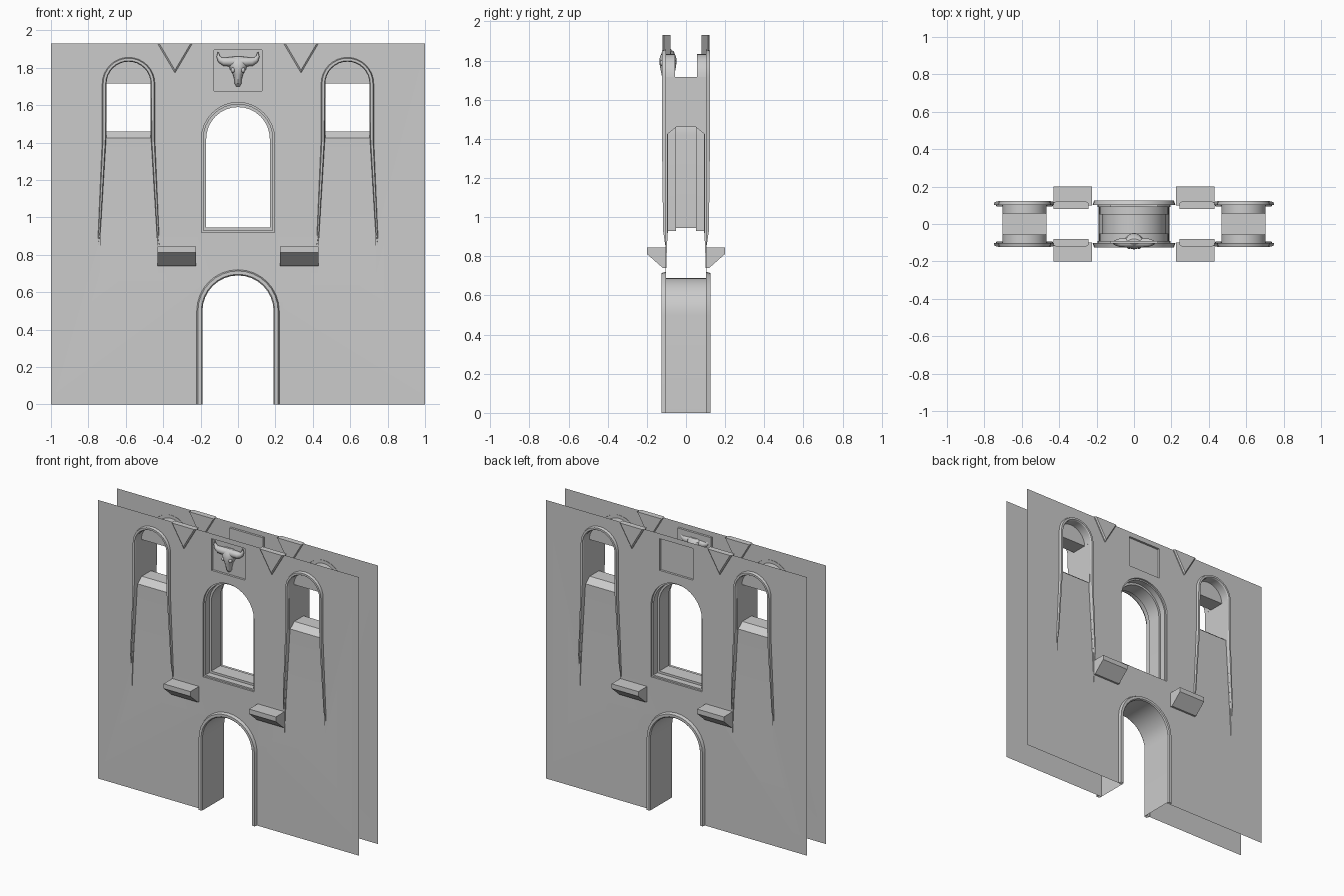
import bpy, bmesh, math

if "Cube" in bpy.data.objects:
    bpy.data.objects.remove(bpy.data.objects["Cube"])

W, H = 0.105, 1.93          # wall half thickness, height
SX = 0.585                  # side window centre


def make(name, bm, smooth=True):
    bmesh.ops.recalc_face_normals(bm, faces=bm.faces[:])
    me = bpy.data.meshes.new(name)
    bm.to_mesh(me)
    bm.free()
    ob = bpy.data.objects.new(name, me)
    bpy.context.collection.objects.link(ob)
    if smooth:
        activate(ob)
        bpy.ops.object.shade_smooth_by_angle(angle=math.radians(30))
    return ob


def activate(ob):
    bpy.ops.object.select_all(action='DESELECT')
    ob.select_set(True)
    bpy.context.view_layer.objects.active = ob


def prism(name, pts, lo, hi, axis='y', smooth=False):
    """Extrude a profile: (x, z) along y, or (y, z) along x."""
    bm = bmesh.new()
    place = (lambda a, b, t: (a, t, b)) if axis == 'y' else (lambda a, b, t: (t, a, b))
    A = [bm.verts.new(place(a, b, lo)) for a, b in pts]
    B = [bm.verts.new(place(a, b, hi)) for a, b in pts]
    n = len(pts)
    bm.faces.new(A)
    bm.faces.new(B[::-1])
    for i in range(n):
        bm.faces.new((A[i], A[(i + 1) % n], B[(i + 1) % n], B[i]))
    return make(name, bm, smooth)


def arc(cx, r, zc, n=16):
    return [(cx + r * math.cos(math.pi * i / n), zc + r * math.sin(math.pi * i / n))
            for i in range(n + 1)]


def arch(cx, r, z0, zc):
    return [(cx - r, z0), (cx + r, z0)] + arc(cx, r, zc)


def loft(name, rings, closed):
    bm = bmesh.new()
    R = [[bm.verts.new(p) for p in ring] for ring in rings]
    n = len(R[0])
    for a, b in zip(R, R[1:]):
        for i in range(n if closed else n - 1):
            j = (i + 1) % n
            bm.faces.new((a[i], a[j], b[j], b[i]))
    if closed:
        bm.faces.new(R[0])
        bm.faces.new(R[-1][::-1])
    return make(name, bm)


def band(name, inner, outer, depths, s):
    """Raised moulding between an inner and an outer path."""
    rings = []
    for (xi, zi), (xo, zo), d in zip(inner, outer, depths):
        mix = lambda t: (xo + (xi - xo) * t, zo + (zi - zo) * t)
        prof = [(0, W - .004), (.25, d), (.8, d), (1, max(W - .004, d - .007)), (1, W - .004)]
        rings.append([(mix(t)[0], s * y, mix(t)[1]) for t, y in prof])
    return loft(name, rings, False)


def box_pts(x0, x1, z0, z1):
    return [(x0, z0), (x1, z0), (x1, z1), (x0, z1)]


# wall block
wall = prism('wall', box_pts(-1, 1, 0, H), -W, W)

# cutters: door, stepped central window, niches, plaque recesses
cutters = [prism('door_cut', arch(0, .19, -.1, .5), -.3, .3),
           prism('window_cut', arch(0, .17, .945, 1.42), -.3, .3)]
for s in (-1, 1):
    def span(d):
        return sorted((s * d, s * .3))
    cutters += [prism('step_cut', arch(0, .195, .92, 1.42), *span(.092)),
                prism('reveal_cut', arch(0, .185, .93, 1.42), *span(.05)),
                prism('plaque_cut', box_pts(-.128, .128, 1.675, 1.895), *span(.09))]
    cx = s * SX
    sill = [(-.2, 1.337), (-.05, 1.46), (.05, 1.46), (.2, 1.337), (.2, 1.717), (-.2, 1.717)]
    cutters.append(prism('side_cut', sill, cx - .118, cx + .118, 'x'))
    for f in (-1, 1):
        cutters.append(prism('niche_cut', arch(cx, .118, 1.6, 1.715),
                             *sorted((f * .055, f * .3))))
        # shallow flared apron below each side window
        bm = bmesh.new()
        for w, y, z in ((.12, .2, 1.425), (.12, .094, 1.425), (.15, .094, .92),
                        (.155, W, .66), (.155, .2, .66), (.15, .2, .92)):
            for m in (-1, 1):
                bm.verts.new((cx + m * w, f * y, z))
        bmesh.ops.convex_hull(bm, input=bm.verts[:])
        cutters.append(make('apron_cut', bm, False))

activate(wall)
for c in cutters:
    c.hide_render = True
    m = wall.modifiers.new('cut', 'BOOLEAN')
    m.operation, m.solver, m.object = 'DIFFERENCE', 'EXACT', c
    bpy.ops.object.modifier_apply(modifier=m.name)
for c in cutters:
    bpy.data.objects.remove(c)

# open the wall ends and underside
bm = bmesh.new()
bm.from_mesh(wall.data)
gone = [f for f in bm.faces
        if all(abs(abs(v.co.x) - 1) < 1e-4 for v in f.verts) or all(abs(v.co.z) < 1e-4 for v in f.verts)]
bmesh.ops.delete(bm, geom=gone, context='FACES')
bm.to_mesh(wall.data)
bm.free()
activate(wall)
bpy.ops.object.shade_smooth_by_angle(angle=math.radians(25))

# mouldings, corbels and pendants on both faces
for s in (-1, 1):
    def legs(cx, r, zc, feet):
        right = [(cx + w, z) for w, z in feet]
        left = [(cx - w, z) for w, z in feet[::-1]]
        return right + arc(cx, r, zc) + left

    inner = legs(0, .19, .5, [(.19, 0)])
    outer = legs(0, .222, .5, [(.222, 0)])
    band('door_frame', inner, outer, [.125] * len(inner), s)
    for side in (-1, 1):
        cx = side * SX
        inner = legs(cx, .118, 1.715, [(.162, .85), (.15, .93), (.12, 1.42)])
        outer = legs(cx, .142, 1.715, [(.165, .85), (.163, .93), (.142, 1.42)])
        depth = [W, .117, .123]
        depth = depth + [.123] * (len(inner) - 6) + depth[::-1]
        band('side_window_frame', inner, outer, depth, s)

        prof = [(s * y, z) for y, z in ((.1, .74), (.118, .74), (.2, .812), (.2, .845), (.1, .845))]
        prism('corbel', prof, *sorted((side * .225, side * .43)), axis='x')

        # triangular pendant with a bevelled face
        px = side * .337
        rings = []
        for k, y in ((1, .08), (1, .112), (.9, .119)):
            rings.append([(px - .093 * k, s * y, H), (px + .093 * k, s * y, H),
                          (px, s * y, H - .158 * k)])
        loft('pendant', rings, True)

# bull skull relief on the front plaque
rings = []
for z, w, d in ((1.86, .03, .012), (1.845, .048, .03), (1.815, .05, .042), (1.79, .042, .044),
                (1.765, .027, .04), (1.735, .019, .034), (1.715, .018, .03), (1.70, .009, .015)):
    rings.append([(w * math.cos(a), -.092 - d * math.sin(a), z)
                  for a in [math.pi * 2 * i / 16 for i in range(16)]])
loft('skull', rings, True)
for side in (-1, 1):
    rings = []
    path = [(0, 1.832, .024), (.04, 1.832, .025), (.075, 1.833, .023),
            (.096, 1.843, .016), (.106, 1.862, .009), (.106, 1.885, .002)]
    for i, (x, z, r) in enumerate(path):
        a, b = path[max(i - 1, 0)], path[min(i + 1, 5)]
        t = math.atan2(b[1] - a[1], b[0] - a[0])
        rings.append([(side * (x - r * math.cos(q) * math.sin(t)), -.1 - r * math.sin(q),
                       z + r * math.cos(q) * math.cos(t))
                      for q in [math.pi * 2 * k / 12 for k in range(12)]])
    loft('horn', rings, True)
    # brow ridges beside the eyes
    bm = bmesh.new()
    bmesh.ops.create_uvsphere(bm, u_segments=12, v_segments=8, radius=1)
    for v in bm.verts:
        v.co = (side * .027 + v.co.x * .012, -.122 + v.co.y * .012, 1.788 + v.co.z * .014)
    make('brow', bm)
